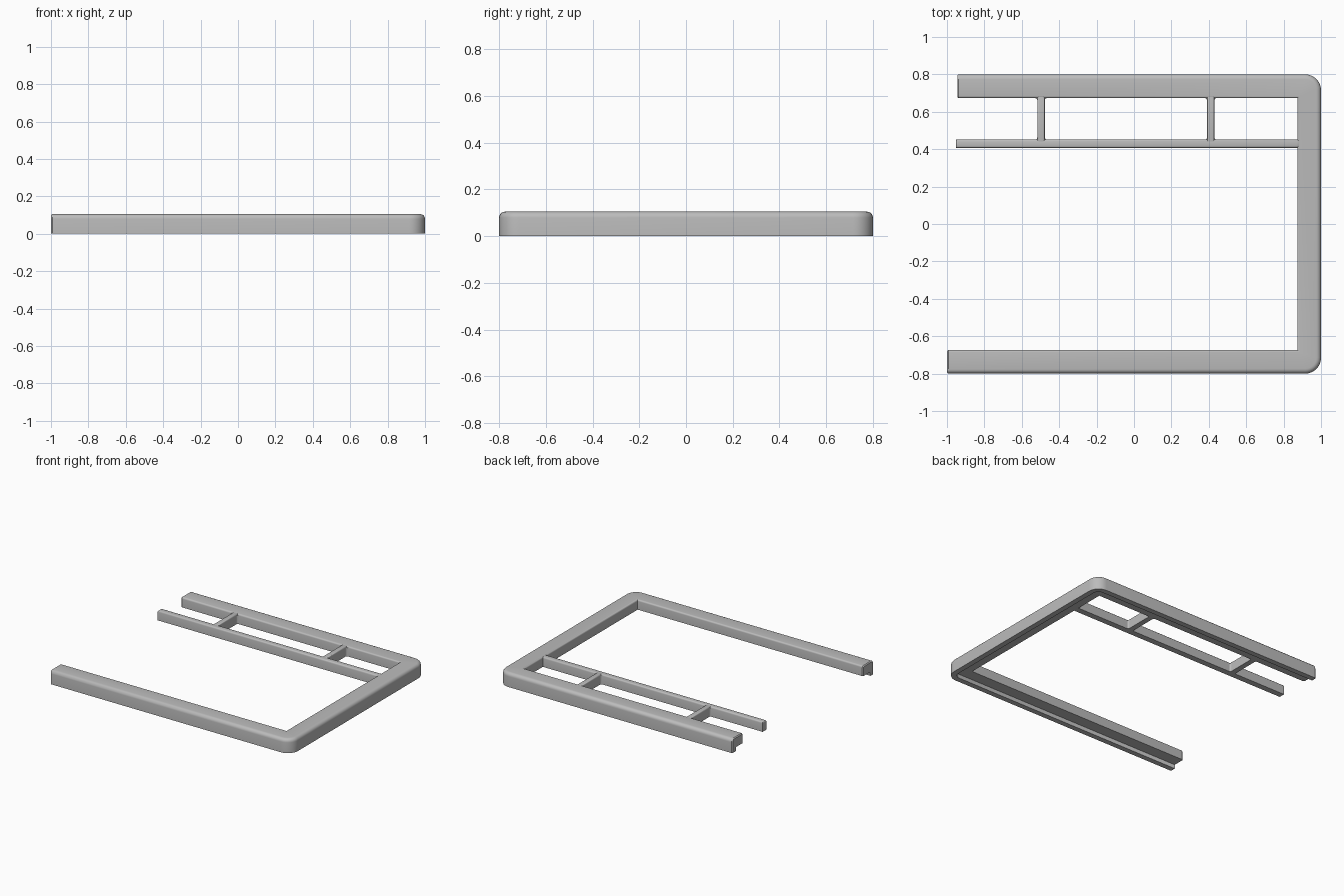
import bpy, bmesh, math

cube = bpy.data.objects.get("Cube")
if cube:
    bpy.data.objects.remove(cube)

# Single grey finish
grey = bpy.data.materials.new("plain grey")
grey.use_nodes = True
colour = (0.5, 0.5, 0.5, 1)
grey.diffuse_color = colour
grey.node_tree.nodes["Principled BSDF"].inputs["Base Color"].default_value = colour

H, W = 0.105, 0.127          # moulding height and width
RABBET_Z, LIP = 0.03, 0.04   # step under the inner edge, outer lip width
CORNER = 0.085               # outer corner radius
TRIM = 0.007                 # softened end size


def finish(name, bm):
    mesh = bpy.data.meshes.new(name)
    bmesh.ops.recalc_face_normals(bm, faces=bm.faces)
    bm.to_mesh(mesh)
    bm.free()
    obj = bpy.data.objects.new(name, mesh)
    bpy.context.collection.objects.link(obj)
    mesh.materials.append(grey)
    bpy.ops.object.select_all(action='DESELECT')
    obj.select_set(True)
    bpy.context.view_layer.objects.active = obj
    bpy.ops.object.shade_smooth_by_angle(angle=math.radians(35))
    return obj


def arc(cx, cz, r, start, end, steps):
    angles = [start + (end - start) * i / steps for i in range(steps + 1)]
    return [(cx + r * math.cos(a), cz + r * math.sin(a)) for a in angles]


# Moulding section: (distance inward from outer face, height)
R_OUT, R_IN = 0.026, 0.012
profile = [(0, 0)]
profile += arc(R_OUT, H - R_OUT, R_OUT, math.pi, math.pi / 2, 5)
profile += arc(W - R_IN, H - R_IN, R_IN, math.pi / 2, 0, 4)
profile += [(W, RABBET_Z), (LIP, RABBET_Z), (LIP, 0)]


def path(d):
    """Plan route of one profile point along the C-shaped frame."""
    r = max(CORNER - d, 0)
    x, y = 1 - d - r, 0.8 - d - r
    return ([(-1, -0.8 + d), (-1 + TRIM, -0.8 + d)]
            + arc(x, -y, r, -math.pi / 2, 0, 8)
            + arc(x, y, r, 0, math.pi / 2, 8)
            + [(-0.945 + TRIM, 0.8 - d), (-0.945, 0.8 - d)])


# Three-sided frame, swept from the section
bm = bmesh.new()
rows = []
for d, z in profile:
    route = path(d)
    shrunk_d = W / 2 + (d - W / 2) * (1 - 2 * TRIM / W)
    tip = path(shrunk_d)
    route[0], route[-1] = tip[0], tip[-1]
    tip_z = min(z, H - TRIM * 0.8)
    last = len(route) - 1
    rows.append([bm.verts.new((x, y, tip_z if i in (0, last) else z))
                 for i, (x, y) in enumerate(route)])
for a, b in zip(rows, rows[1:] + rows[:1]):
    for i in range(len(a) - 1):
        bm.faces.new((a[i], a[i + 1], b[i + 1], b[i]))
bm.faces.new([row[0] for row in rows])
bm.faces.new([row[-1] for row in rows])
bmesh.ops.remove_doubles(bm, verts=bm.verts, dist=1e-5)
finish("outer_frame", bm)


def bar(name, x0, x1, y0, y1, soft):
    """Straight bar with softened upper edges."""
    bm = bmesh.new()
    bmesh.ops.create_cube(bm, size=1)
    for v in bm.verts:
        v.co = (x1 if v.co.x > 0 else x0,
                y1 if v.co.y > 0 else y0,
                H - 0.001 if v.co.z > 0 else RABBET_Z)
    top = [e for e in bm.edges if all(v.co.z > RABBET_Z for v in e.verts)]
    bmesh.ops.bevel(bm, geom=top, offset=soft, segments=3, profile=0.5,
                    affect='EDGES')
    return finish(name, bm)


# Inner rail and the two cross bars tying it to the back arm
bar("inner_rail", -0.953, 0.885, 0.407, 0.452, 0.012)
for side, x in (("right", -0.497), ("left", 0.41)):
    bar(side + "_cross_bar", x - 0.02, x + 0.02, 0.435, 0.69, 0.008)

# Small fillets where the cross bars meet the rail and back arm
bm = bmesh.new()
FILLET = 0.012
for x in (-0.497, 0.41):
    for sx in (-1, 1):
        for y, sy in ((0.451, 1), (0.8 - W, -1)):
            cx, cy = x + sx * (0.02 + FILLET), y + sy * FILLET
            curve = [(cx - sx * FILLET * math.cos(t), cy - sy * FILLET * math.sin(t))
                     for t in (i * math.pi / 8 for i in range(5))]
            outline = [(x + sx * 0.018, y - sy * 0.002)] + curve
            low = [bm.verts.new((px, py, RABBET_Z)) for px, py in outline]
            high = [bm.verts.new((px, py, H - 0.01)) for px, py in outline]
            bm.faces.new(low)
            bm.faces.new(high)
            for i in range(len(low)):
                j = (i + 1) % len(low)
                bm.faces.new((low[i], low[j], high[j], high[i]))
finish("joint_fillets", bm)
